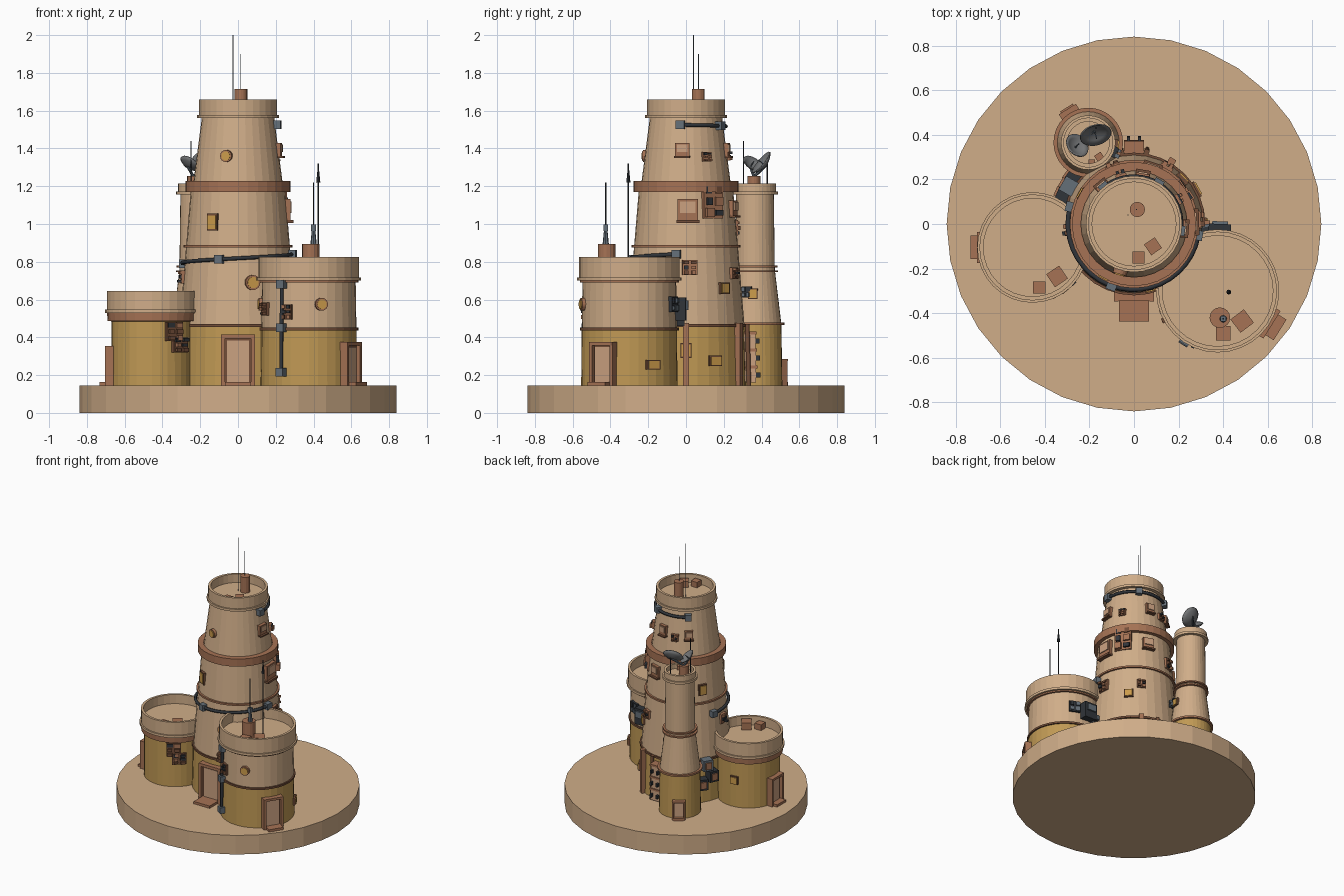
import bpy, bmesh, math, random
from mathutils import Vector, Matrix

cube = bpy.data.objects.get("Cube")
if cube:
    bpy.data.objects.remove(cube)
random.seed(4)


def material(name, *rgb):
    m = bpy.data.materials.new(name)
    m.use_nodes = True
    m.diffuse_color = (*rgb, 1)
    m.node_tree.nodes["Principled BSDF"].inputs["Base Color"].default_value = (*rgb, 1)
    return m


TAN = material("sand_plaster", .63, .42, .25)
OCHRE = material("ochre_wall", .53, .32, .09)
BROWN = material("clay_brown", .38, .17, .09)
RUST = material("dark_brown", .17, .075, .04)
COAL = material("charcoal", .03, .035, .042)
SLATE = material("slate_grey", .13, .16, .19)
DISH = material("dish_grey", .17, .175, .18)
AMBER = material("amber_glass", .60, .33, .07)
PALE = material("pale_clay", .60, .36, .22)


def finish(name, bm, mats, matrix=Matrix(), smooth=False):
    bmesh.ops.recalc_face_normals(bm, faces=bm.faces)
    me = bpy.data.meshes.new(name)
    bm.to_mesh(me)
    bm.free()
    for m in mats:
        me.materials.append(m)
    for p in me.polygons:
        p.use_smooth = smooth
    ob = bpy.data.objects.new(name, me)
    ob.matrix_world = matrix
    bpy.context.collection.objects.link(ob)
    return ob


def box(name, loc, size, mat, turn=0):
    bm = bmesh.new()
    bmesh.ops.create_cube(bm, size=1)
    bmesh.ops.scale(bm, vec=size, verts=bm.verts)
    return finish(name, bm, [mat], Matrix.Translation(loc) @ Matrix.Rotation(turn, 4, 'Z'))


def rod(name, p, q, r, mat, sides=12, r2=None):
    p, q = Vector(p), Vector(q)
    bm = bmesh.new()
    bmesh.ops.create_cone(bm, cap_ends=True, segments=sides, radius1=r,
                          radius2=r if r2 is None else r2, depth=(q - p).length)
    turn = (q - p).to_track_quat('Z', 'Y').to_matrix().to_4x4()
    return finish(name, bm, [mat], Matrix.Translation((p + q) / 2) @ turn)


def lathe(name, profile, mats, matrix, sides=32, smooth=False):
    """Profile rows are (radius, height, material of the band above)."""
    bm = bmesh.new()
    rings = [[bm.verts.new((r * math.cos(math.tau * i / sides), r * math.sin(math.tau * i / sides), z))
              for i in range(sides)] for r, z, _ in profile]
    for k, (a, b) in enumerate(zip(rings, rings[1:])):
        for i in range(sides):
            j = (i + 1) % sides
            bm.faces.new((a[i], a[j], b[j], b[i])).material_index = profile[k][2]
    bmesh.ops.remove_doubles(bm, verts=bm.verts, dist=1e-5)
    return finish(name, bm, mats, matrix, smooth)


class Tower:
    """A turned wall with trim rings and a parapet; parts mount on it by angle and height."""

    def __init__(self, name, x, y, wall, rings, lip, top, rim, floor):
        self.name, self.x, self.y, self.wall = name, x, y, wall
        profile = [(0, wall[0][1], 0)] + wall
        last = wall[-1][0]
        profile[-1] = (last, wall[-1][1], 0)
        profile += [(rim + .01, lip, 0), (rim + .01, lip + .018, 0), (rim, lip + .018, 0), (rim, top, 0),
                    (rim - .018, top, 0), (rim - .018, floor, 0), (0, floor, 0)]
        lathe(name, profile, [TAN, OCHRE, BROWN], Matrix.Translation((x, y, 0)))
        for r, z, h, m in rings:
            lathe(name + "_ring", [(r - .04, z, 0), (r, z, 0), (r, z + h, 0), (r - .04, z + h, 0)],
                  [m], Matrix.Translation((x, y, 0)))

    def radius(self, z):
        for (r, a, _), (s, b, _) in zip(self.wall, self.wall[1:]):
            if a <= z <= b and b > a:
                return r + (s - r) * (z - a) / (b - a)
        return self.wall[-1][0]

    def point(self, deg, z, out=0.0, side=0.0):
        a = math.radians(deg)
        r = self.radius(z) + out
        return Vector((self.x + r * math.cos(a) - side * math.sin(a),
                       self.y + r * math.sin(a) + side * math.cos(a), z))

    def plate(self, name, deg, z, w, h, out, mat, side=0.0):
        box(name, self.point(deg, z, out / 2 - .015, side), (out + .03, w, h), mat, math.radians(deg))

    def window(self, deg, z, w, h):
        self.plate("window_frame", deg, z, w, h, .012, RUST)
        self.plate("window_pane", deg, z, w * .8, h * .8, .018, AMBER)

    def porthole(self, deg, z, r):
        for n, k, out, m in (("porthole_rim", 1, .016, BROWN), ("porthole_glass", .75, .021, AMBER)):
            rod(n, self.point(deg, z, -.03), self.point(deg, z, out), r * k, m, 16)

    def machinery(self, deg, z, w, h, back=BROWN, bits=(RUST, BROWN, COAL), cols=2, rows=3):
        self.plate("service_panel", deg, z, w, h, .014, back)
        for i in range(cols):
            for j in range(rows):
                self.plate("panel_unit", deg, z + h * ((j + .5) / rows - .5), w / cols * random.uniform(.5, .8),
                           h / rows * random.uniform(.5, .8), random.uniform(.02, .035), random.choice(bits),
                           w * ((i + .5) / cols - .5))

    def shutter(self, deg, z, w, h):
        self.plate("shutter_frame", deg, z, w, h, .016, BROWN)
        self.plate("shutter_panel", deg, z + h * .15, w * .75, h * .5, .024, PALE)
        self.plate("shutter_sill", deg, z - h * .45, w * 1.1, h * .12, .028, RUST)

    def door(self, deg, w, h, step):
        z, t = GROUND + h / 2, w * .12
        for s in (-1, 1):
            self.plate("door_post", deg, z, t, h, .032, BROWN, s * (w - t) / 2)
        self.plate("door_lintel", deg, GROUND + h - t / 2, w, t, .034, BROWN)
        self.plate("door_gap", deg, z, w - t, h - t, .008, RUST)
        self.plate("door_panel", deg, z - t / 2, w - 3 * t, h - 2 * t, .014, PALE)
        self.plate("door_step", deg, GROUND + .006, w * .75, .024, step, BROWN)

    def cable(self, path, boxes):
        cu = bpy.data.curves.new("cable", 'CURVE')
        cu.dimensions, cu.bevel_depth, cu.bevel_resolution = '3D', .011, 1
        sp = cu.splines.new('POLY')
        (a0, z0), (a1, z1) = path
        n = 20
        sp.points.add(n)
        for i, pt in enumerate(sp.points):
            t = i / n
            pt.co = (*self.point(a0 + (a1 - a0) * t, z0 + (z1 - z0) * t, .014), 1)
        cu.materials.append(COAL)
        bpy.context.collection.objects.link(bpy.data.objects.new("cable", cu))
        for t in boxes:
            self.plate("junction_box", a0 + (a1 - a0) * t, z0 + (z1 - z0) * t, .045, .045, .034, SLATE)


# Ground disc
GROUND = .145
lathe("base_disc", [(0, 0, 0), (.84, 0, 0), (.84, GROUND, 0), (0, GROUND, 0)], [TAN], Matrix())

# Four towers
main = Tower("main_tower", 0, 0, [(.318, .145, 1), (.31, .46, 0), (.25, 1.18, 0), (.236, 1.22, 0), (.192, 1.56, 0)],
             [(.32, .455, .015, RUST), (.288, .875, .013, BROWN), (.278, 1.17, .058, BROWN)], 1.56, 1.66, .206, 1.595)
wide = Tower("wide_tower", .375, -.3, [(.255, .145, 1), (.252, .445, 0), (.248, .70, 0)],
             [(.262, .437, .014, RUST), (.262, .69, .012, BROWN)], .70, .825, .266, .75)
low = Tower("low_tower", -.455, -.105, [(.217, .145, 1), (.215, .485, 2), (.236, .487, 2), (.238, .53, 0)],
            [], .53, .645, .238, .575)
slim = Tower("slim_tower", -.205, .365, [(.145, .145, 1), (.14, .47, 0), (.105, .76, 0), (.1, 1.155, 0)],
             [(.156, .465, .014, BROWN), (.122, .745, .01, BROWN), (.12, .77, .01, BROWN)], 1.155, 1.215, .112, 1.18)

# Doors
main.door(270, .18, .27, .12)
wide.door(-32, .145, .23, .075)
low.door(180, .14, .21, .06)
slim.door(122, .09, .14, .04)

# Windows and portholes
for t, deg, z, r in ((main, 254, 1.36, .032), (main, 285, .69, .04), (wide, 285, .575, .034), (wide, 183, .575, .034)):
    t.porthole(deg, z, r)
for t, deg, z, w, h in ((main, 240, 1.01, .06, .09), (main, 43, .66, .065, .06), (main, 29, .275, .075, .055),
                        (main, 0, .33, .06, .08), (wide, 29, .255, .08, .05), (slim, -5, .63, .05, .055),
                        (main, 150, .98, .06, .08), (low, 98, .35, .06, .06)):
    t.window(deg, z, w, h)

# Shutters and machinery on the walls
for deg, z, w, h in ((-5, 1.39, .075, .08), (80, 1.39, .06, .08), (2, 1.07, .11, .125), (72, 1.08, .08, .09),
                     (130, 1.38, .06, .07)):
    main.shutter(deg, z, w, h)
for deg, z, w, h in ((29, 1.355, .05, .05), (33, 1.12, .12, .18), (4, .77, .08, .08), (60, .74, .06, .06),
                     (105, 1.36, .05, .05), (110, .98, .07, .08), (185, .72, .06, .07)):
    main.machinery(deg, z, w, h, BROWN)
for t, deg, z, w, h in ((low, -58, .43, .1, .1), (low, -48, .36, .1, .08), (wide, 205, .55, .07, .07),
                        (wide, 243, .535, .06, .08), (main, 125, .3, .09, .26)):
    t.machinery(deg, z, w, h, RUST, (BROWN, RUST, COAL))
wide.machinery(66, .575, .08, .08, COAL, (SLATE, COAL), 2, 2)
for deg, z, w, h, out in ((88, .55, .1, .12, .05), (100, .5, .05, .08, .04)):
    wide.plate("power_unit", deg, z, w, h, out, COAL)
    wide.plate("power_unit_face", deg, z + .02, w * .7, h * .4, out + .012, SLATE)
slim.machinery(-20, .64, .05, .06, COAL, (SLATE, COAL), 2, 2)
for deg, z in ((150, .44), (157, .35), (144, .3)):
    main.plate("pump_box", deg, z, .07, .08, .06, SLATE if z > .4 else COAL)
    main.plate("pump_box_cover", deg, z, .045, .05, .07, BROWN)

# Stacked tanks and upright pipes behind the main tower
for i in range(3):
    z = .2 + i * .09
    main.plate("tank", 90, z, .075, .08, .055, PALE)
    main.plate("tank_strap", 90, z + .043, .09, .014, .062, BROWN)
    for s in (-1, 1):
        main.plate("tank_valve", 90, z, .014, .025, .078, COAL, s * .025)
for deg in (0, 59):
    main.plate("wall_column", deg, .31, .032, .33, .028, BROWN)
for s in (-1, 1):
    rod("drain_pipe", main.point(90 + 10 * s, GROUND, .02), main.point(90 + 10 * s, .47, .02), .012, RUST)

# Cables with junction boxes
main.cable(((165, .79), (350, .84)), (0, .46, 1))
main.cable(((-8, 1.525), (129, 1.515)), (0, .49, 1))
wide.cable(((237, .69), (237, .2)), (.02, .49, .97))

# Roof crates
for x, y, z, s, turn in ((.02, -.15, 1.595, .052, 0), (.085, -.1, 1.595, .058, .6), (.4, -.49, .75, .065, 0),
                         (.485, -.435, .75, .075, .65), (-.425, -.285, .575, .055, 0), (-.345, -.235, .575, .07, .6),
                         (-.19, .275, 1.18, .03, 0), (-.155, .3, 1.18, .035, .6)):
    box("roof_crate", (x, y, z + s * .4), (s, s, s * .8), BROWN, turn)

# Roof stacks and aerials
rod("main_stack", (.015, .065, 1.59), (.015, .065, 1.715), .034, BROWN, 16)
rod("wide_stack", (.385, -.42, .74), (.385, -.42, .895), .046, BROWN, 16)
rod("dish_pedestal", (-.235, .36, 1.17), (-.235, .36, 1.255), .034, BROWN, 16)
for x, y, a, b, r, m in ((-.027, .04, 1.59, 2, .0025, SLATE), (.012, .065, 1.7, 1.9, .0025, SLATE),
                         (.4, -.425, .89, 1.22, .004, COAL), (.425, -.305, .74, 1.32, .004, COAL),
                         (-.25, .305, 1.18, 1.44, .003, COAL), (-.17, .43, 1.18, 1.34, .003, COAL)):
    rod("aerial", (x, y, a), (x, y, b), r, m, 6)
rod("aerial_tip", (.425, -.305, 1.22), (.425, -.305, 1.3), .011, COAL, 8, .003)
rod("aerial_foot", (.4, -.425, .89), (.4, -.425, .97), .017, SLATE, 8, .009)
box("aerial_box", (.4, -.425, .98), (.026, .026, .035), SLATE)

# Twin dishes
for loc, aim, r in (((-.255, .352, 1.32), (.5, .45, .72), .058), ((-.172, .4, 1.325), (.2, -.72, .6), .073)):
    turn = Vector(aim).to_track_quat('Z', 'Y').to_matrix().to_4x4()
    outer = [(r * k, r * (.4 * k * k - .4), 0) for k in (0, .35, .7, 1)]
    inner = [(a * .96, z + .005, 0) for a, z, _ in reversed(outer)]
    lathe("dish", outer + inner, [DISH], Matrix.Translation(loc) @ turn, 24, True)
    back = Vector(loc) - Vector(aim).normalized() * r * .38
    rod("dish_arm", (-.235, .36, 1.25), back, .008, SLATE, 8)
    rod("dish_feed", back, Vector(loc) + Vector(aim).normalized() * r * .3, .003, SLATE, 6)
